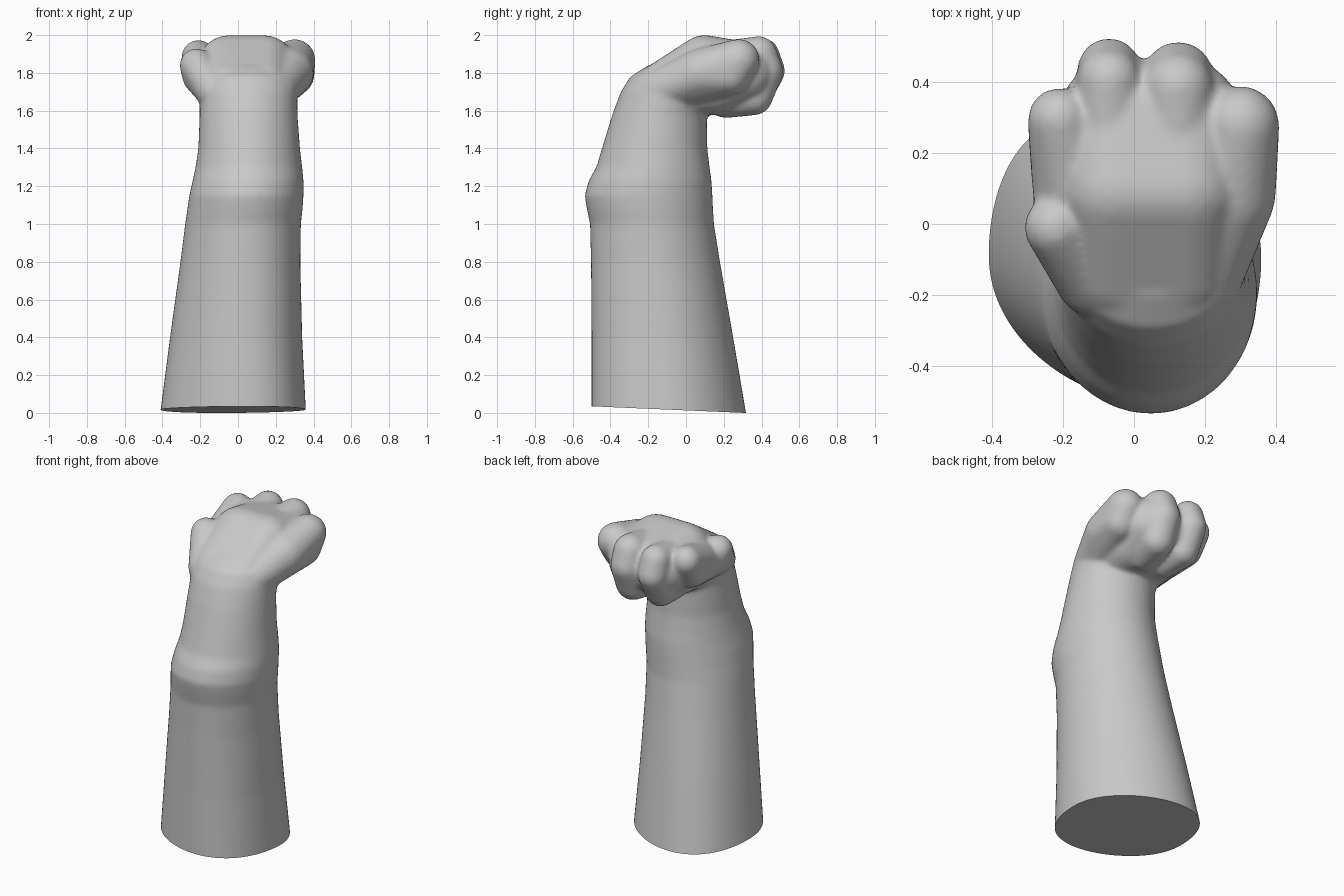
import bpy, bmesh, math
from mathutils import Vector, Matrix

cube = bpy.data.objects.get("Cube")
if cube:
    bpy.data.objects.remove(cube, do_unlink=True)

fur = bpy.data.materials.new("plain grey")
fur.use_nodes = True
GREY = (0.58, 0.58, 0.58, 1)
fur.diffuse_color = GREY
fur.node_tree.nodes["Principled BSDF"].inputs["Base Color"].default_value = GREY

bm = bmesh.new()


def hull(balls):
    """Rounded solid wrapped around a set of balls (x, y, z, radius)."""
    part = bmesh.new()
    for x, y, z, r in balls:
        bmesh.ops.create_icosphere(part, subdivisions=3, radius=r,
                                   matrix=Matrix.Translation((x, y, z)))
    res = bmesh.ops.convex_hull(part, input=part.verts)
    junk = set(res["geom_interior"]) | set(res["geom_unused"])
    bmesh.ops.delete(part, geom=[v for v in junk if isinstance(v, bmesh.types.BMVert)],
                     context='VERTS')
    bmesh.ops.recalc_face_normals(part, faces=part.faces)
    tmp = bpy.data.meshes.new("part")
    part.to_mesh(tmp)
    part.free()
    bm.from_mesh(tmp)
    bpy.data.meshes.remove(tmp)


# Leg: stacked oval sections (z, left x, right x, front y, back y)
SECTIONS = [
    (-0.1, -.425, .365, -.50, .335), (0.4, -.36, .34, -.50, .25),
    (0.8, -.305, .33, -.503, .18), (1.0, -.28, .333, -.508, .148),
    (1.08, -.268, .342, -.525, .143), (1.15, -.258, .347, -.537, .14),
    (1.23, -.24, .347, -.515, .135), (1.3, -.225, .34, -.475, .125),
    (1.4, -.21, .328, -.445, .113), (1.58, -.203, .315, -.39, .11),
    (1.7, -.205, .315, -.345, .14), (1.78, -.2, .31, -.295, .16),
    (1.84, -.15, .26, -.2, .16),
]
N = 64
rings = []
for z, x0, x1, y0, y1 in SECTIONS:
    cx, cy, rx, ry = (x0 + x1) / 2, (y0 + y1) / 2, (x1 - x0) / 2, (y1 - y0) / 2
    lean = 0.07 * max(0, 1 - z / 1.2)      # lower front drifts to the model's left
    ring = []
    for i in range(N):
        a = 2 * math.pi * i / N
        s, c = math.sin(a), math.cos(a)
        ring.append(bm.verts.new((cx + rx * c - lean * s * abs(s), cy + ry * s, z)))
    rings.append(ring)
leg_faces = [bm.faces.new(rings[0][::-1]), bm.faces.new(rings[-1])]
for low, high in zip(rings, rings[1:]):
    for i in range(N):
        j = (i + 1) % N
        leg_faces.append(bm.faces.new((low[i], low[j], high[j], high[i])))

# Back of the paw and palm
hull([(x, y, z, r) for x in (-.05, .14)
      for y, z, r in ((-.12, 1.71, .15), (.1, 1.835, .165), (.3, 1.8, .165), (.15, 1.73, .15))])
# Two curled middle toes
for x, r, tip in ((-.07, .09, .005), (.125, .1, -.015)):
    hull([(x, .2, 1.87, r), (x, .4 + tip, 1.895, r), (x, .43 + tip, 1.81, r),
          (x, .36, 1.675, r), (x * .8, .21, 1.66, r)])
# Outer toes
hull([(.2, -.14, 1.71, .11), (.27, .08, 1.80, .13), (.3, .28, 1.87, .11),
      (.295, .23, 1.79, .11)])
hull([(-.12, -.1, 1.73, .11), (-.16, .08, 1.79, .125), (-.21, .295, 1.885, .09),
      (-.195, .23, 1.79, .1)])
# Small inner toe
hull([(-.12, -.16, 1.7, .1), (-.22, -.01, 1.84, .09), (-.205, .0, 1.78, .09)])

bmesh.ops.recalc_face_normals(bm, faces=bm.faces)
mesh = bpy.data.meshes.new("paw_and_leg")
bm.to_mesh(mesh)
bm.free()
leg = bpy.data.objects.new("paw_and_leg", mesh)
bpy.context.scene.collection.objects.link(leg)

# Fuse all parts into one soft skin
remesh = leg.modifiers.new("fuse", 'REMESH')
remesh.mode = 'VOXEL'
remesh.voxel_size = 0.012
soft = leg.modifiers.new("soften", 'SMOOTH')
soft.factor = 0.5
soft.iterations = 12
graph = bpy.context.evaluated_depsgraph_get()
skin = bpy.data.meshes.new_from_object(leg.evaluated_get(graph))
leg.modifiers.clear()
leg.data = skin

# Slanted flat cut at the base
bm = bmesh.new()
bm.from_mesh(skin)
bmesh.ops.bisect_plane(bm, geom=bm.verts[:] + bm.edges[:] + bm.faces[:],
                       plane_co=Vector((0, .31, 0)), plane_no=Vector((0, .043, 1)),
                       clear_inner=True)
bmesh.ops.edgeloop_fill(bm, edges=[e for e in bm.edges if e.is_boundary])
bmesh.ops.recalc_face_normals(bm, faces=bm.faces)
bm.to_mesh(skin)
bm.free()
skin.materials.clear()
skin.materials.append(fur)

bpy.ops.object.select_all(action='DESELECT')
leg.select_set(True)
bpy.context.view_layer.objects.active = leg
bpy.ops.object.shade_smooth_by_angle(angle=math.radians(50))
